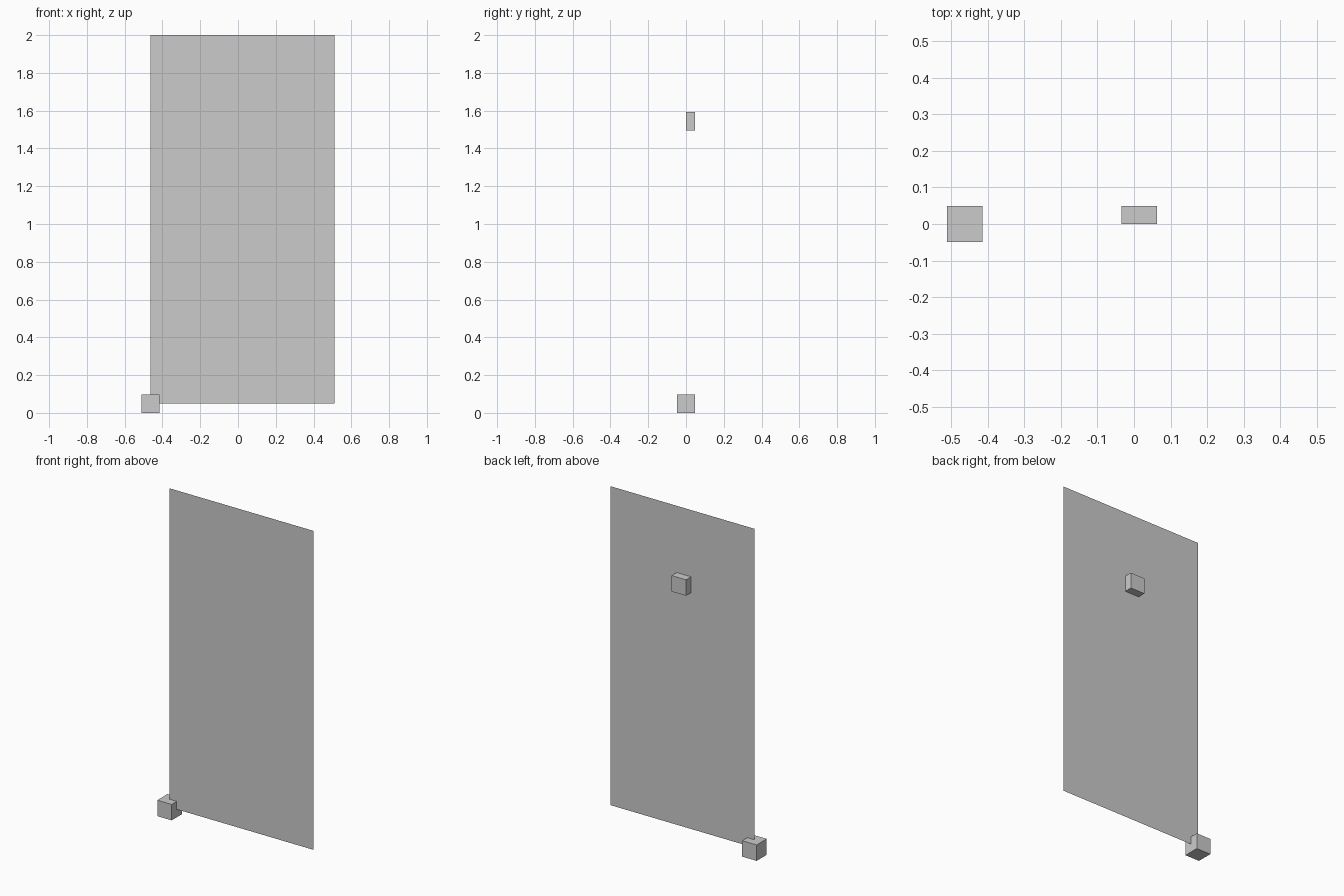
import bpy
from mathutils import Vector

if "Cube" in bpy.data.objects:
    bpy.data.objects.remove(bpy.data.objects["Cube"])

U = 2 / 20.5                                # block edge; panel is 10 x 20 blocks
CORNER = Vector((-4.75 * U, 0, 0.5 * U))    # lower left panel corner


def box(name, centre, size):
    bpy.ops.mesh.primitive_cube_add(size=1, location=centre)
    ob = bpy.context.object
    ob.name = name
    for v in ob.data.vertices:
        v.co = v.co * Vector(size)
    return ob


# Zero-thickness upright panel
mesh = bpy.data.meshes.new("door_panel")
mesh.from_pydata([CORNER + Vector((x * U, 0, z * U))
                  for x, z in ((0, 0), (10, 0), (10, 20), (0, 20))],
                 [], [(0, 1, 2, 3)])
bpy.context.collection.objects.link(bpy.data.objects.new("door_panel", mesh))

# Block centred on the panel's lower left corner
box("corner_block", CORNER, (U, U, U))

# Half-depth block on the back of the panel
box("back_block", (0.0145, U / 4, 1.543), (U, U / 2, U))
